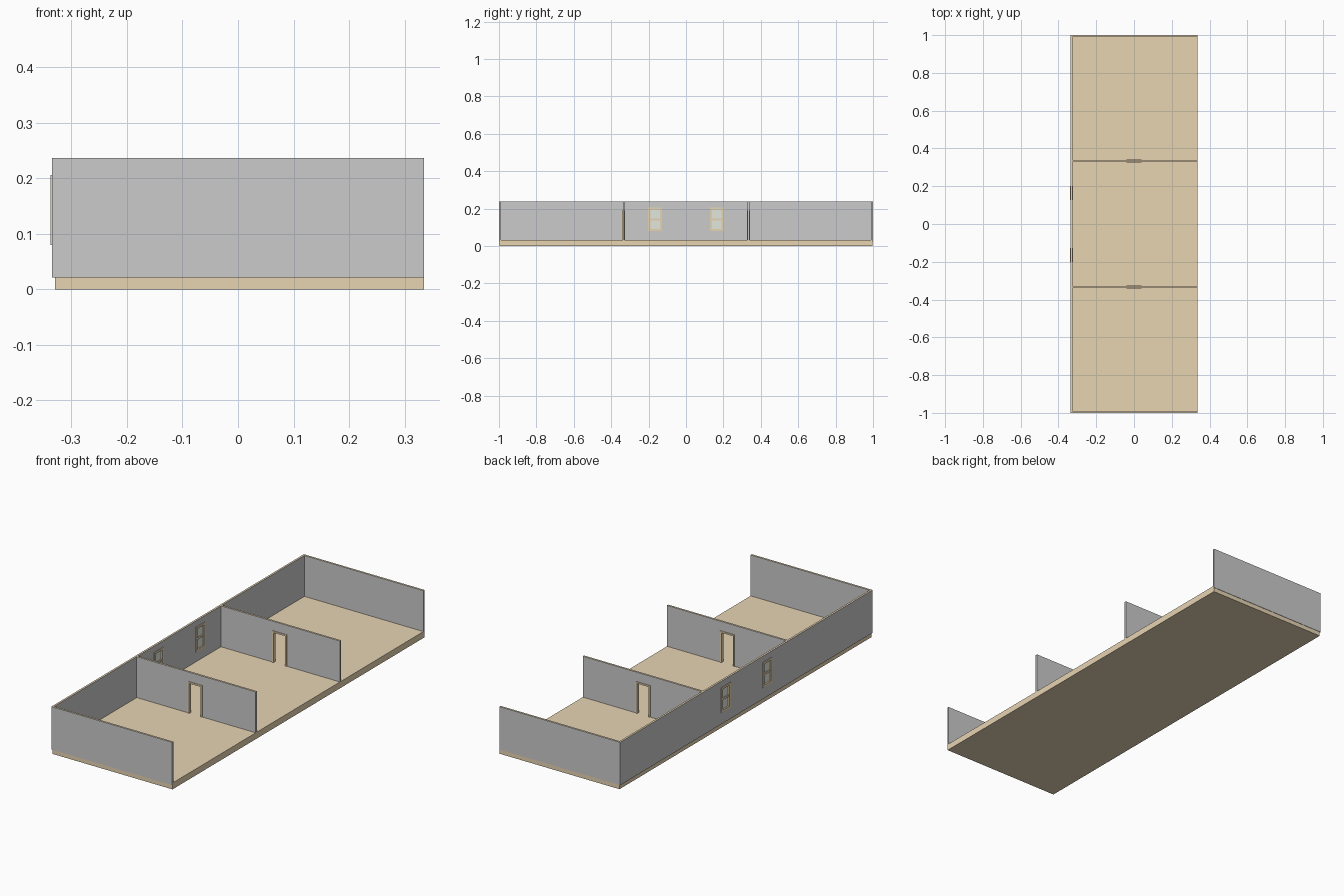
import bpy, bmesh
from mathutils import Vector

if "Cube" in bpy.data.objects:
    bpy.data.objects.remove(bpy.data.objects["Cube"])


def material(name, rgb):
    m = bpy.data.materials.new(name)
    m.diffuse_color = (*rgb, 1)
    m.use_nodes = True
    m.node_tree.nodes["Principled BSDF"].inputs["Base Color"].default_value = m.diffuse_color
    return m


TAN = material("tan_wood", (0.80, 0.66, 0.45))
GREY = material("wall_grey", (0.66, 0.66, 0.66))
GLASS = material("pale_glass", (0.75, 0.80, 0.74))


def add_box(bm, lo, hi):
    lo, hi = Vector(lo), Vector(hi)
    verts = bmesh.ops.create_cube(bm, size=1)["verts"]
    for v in verts:
        v.co = (lo + hi) / 2 + v.co * (hi - lo)


def boxes(name, parts, *mats):
    """One object made of boxes given as (low corner, high corner)."""
    bm = bmesh.new()
    for lo, hi in parts:
        add_box(bm, lo, hi)
    me = bpy.data.meshes.new(name)
    bm.to_mesh(me)
    bm.free()
    ob = bpy.data.objects.new(name, me)
    bpy.context.collection.objects.link(ob)
    for m in mats:
        me.materials.append(m)
    return ob


def wall(name, lo, hi, openings=()):
    """Grey wall with a tan top edge and cut openings."""
    ob = boxes(name, [(lo, hi)], GREY, TAN)
    for p in ob.data.polygons:
        p.material_index = 1 if p.normal.z > 0.5 else 0
    if openings:
        cutter = boxes(name + "_cutter", openings, GREY)
        cutter.hide_render = True
        cutter.hide_set(True)
        mod = ob.modifiers.new("openings", "BOOLEAN")
        mod.operation = "DIFFERENCE"
        mod.solver = "EXACT"
        mod.object = cutter
    return ob


FLOOR, TOP, X, T = 0.032, 0.237, 0.335, 0.010
BASE = 0.022  # outer walls lap down over the floor edge

# Floor slab
boxes("floor", [((-0.33, -0.997, 0), (X, 0.998, FLOOR))], TAN)

# End walls
wall("front_wall", (-X, -1, BASE), (X, -1 + T, TOP))
wall("back_wall", (-X, 1 - T, BASE), (X, 1, TOP))

# Long side wall in three sections, windows in the middle one
WY, WW, WZ0, WZ1 = 0.165, 0.037, 0.080, 0.206
holes = [((-0.4, s * WY - WW + 0.004, WZ0 + 0.004),
          (-0.3, s * WY + WW - 0.004, WZ1 - 0.004)) for s in (-1, 1)]
wall("side_wall_front", (-X, -1 + T, BASE), (-X + T, -0.333, TOP))
wall("side_wall_middle", (-X, -0.333, BASE), (-X + T, 0.333, TOP), holes)
wall("side_wall_rear", (-X, 0.333, BASE), (-X + T, 1 - T, TOP))

# Partitions with doorways and door frames
DW, DZ, F = 0.040, 0.190, 0.008
for label, y in (("front", -0.333), ("rear", 0.334)):
    y0, y1 = y - T / 2, y + T / 2
    wall(label + "_partition", (-X + T, y0, FLOOR - 0.002), (X, y1, TOP),
         [((-DW + 0.004, y0 - 0.05, 0), (DW - 0.004, y1 + 0.05, DZ - 0.004))])
    f0, f1 = y0 - 0.003, y1 + 0.003
    boxes(label + "_door_frame", [
        ((-DW, f0, FLOOR), (-DW + F, f1, DZ)),
        ((DW - F, f0, FLOOR), (DW, f1, DZ)),
        ((-DW + F, f0, DZ - F), (DW - F, f1, DZ))], TAN)

# Sash windows: frame, middle rail and glass
x0, x1, W = -X - 0.003, -X + T + 0.003, 0.011
mid = (WZ0 + WZ1) / 2
for label, y in (("front", -WY), ("rear", WY)):
    a, b = y - WW, y + WW
    boxes(label + "_window_frame", [
        ((x0, a, WZ0), (x1, a + W, WZ1)),
        ((x0, b - W, WZ0), (x1, b, WZ1)),
        ((x0, a + W, WZ0), (x1, b - W, WZ0 + W)),
        ((x0, a + W, WZ1 - W), (x1, b - W, WZ1)),
        ((x0 + 0.003, a + W, mid - 0.005), (x1 - 0.003, b - W, mid + 0.005))], TAN)
    boxes(label + "_window_glass", [
        ((-X + 0.004, a + W, WZ0 + W), (-X + 0.006, b - W, WZ1 - W))], GLASS)
